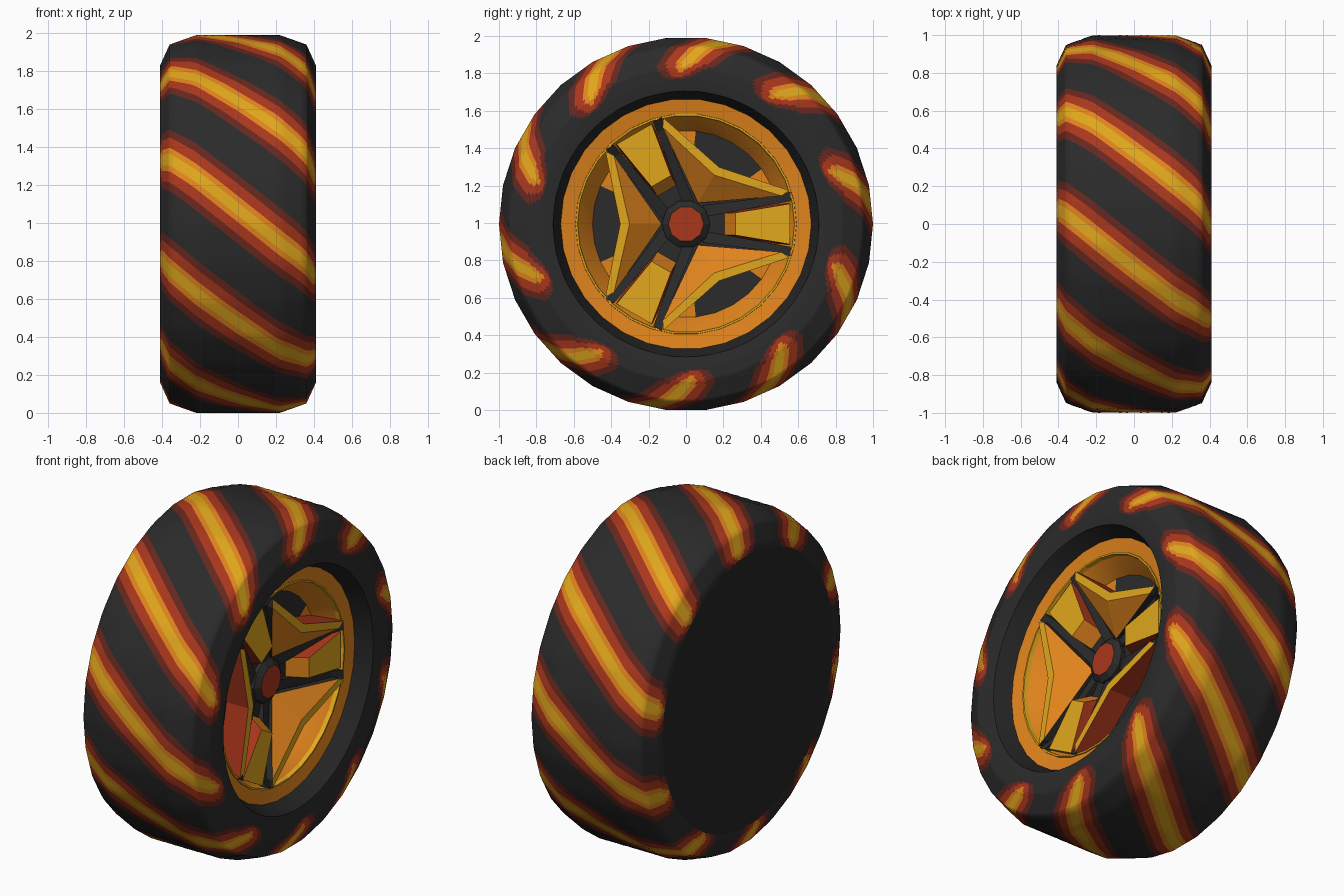
import bpy, bmesh, math
from math import radians as rad

if "Cube" in bpy.data.objects:
    bpy.data.objects.remove(bpy.data.objects["Cube"])

ZC = math.cos(rad(6))          # axle height: 30-sided wheel resting on a flat
SIDES = 30


def material(name, rgb):
    m = bpy.data.materials.new(name)
    m.diffuse_color = (*rgb, 1)
    m.use_nodes = True
    m.node_tree.nodes["Principled BSDF"].inputs["Base Color"].default_value = m.diffuse_color
    return m


MATS = [material("charcoal rubber", (.024, .024, .024)),
        material("deep red", (.135, .020, .013)),
        material("red", (.40, .038, .012)),
        material("orange", (.75, .23, .012)),
        material("gold", (.75, .39, .012)),
        material("black", (.018, .018, .018))]
DARK, DEEP, RED, ORANGE, GOLD, BLACK = range(6)


def pt(x, r, deg):
    """Point at axial position x, radius r and angle round the axle."""
    return (x, r * math.cos(rad(deg)), ZC + r * math.sin(rad(deg)))


def finish(name, bm, smooth=None):
    bmesh.ops.recalc_face_normals(bm, faces=bm.faces)
    me = bpy.data.meshes.new(name)
    bm.to_mesh(me)
    bm.free()
    for m in MATS:
        me.materials.append(m)
    ob = bpy.data.objects.new(name, me)
    bpy.context.collection.objects.link(ob)
    if smooth:
        bpy.context.view_layer.objects.active = ob
        ob.select_set(True)
        bpy.ops.object.shade_smooth_by_angle(angle=rad(smooth))
        ob.select_set(False)
    return ob


def face(bm, verts, mat):
    f = bm.faces.new(verts)
    f.material_index = mat


def lathe(name, profile, mats, n=SIDES, smooth=None):
    """Revolve (x, r) points; a point with r = 0 closes the end."""
    bm = bmesh.new()
    rings = []
    for x, r in profile:
        if r == 0:
            rings.append([bm.verts.new(pt(x, 0, 0))] * n)
        else:
            rings.append([bm.verts.new(pt(x, r, 360 * i / n)) for i in range(n)])
    for a, b, m in zip(rings, rings[1:], mats):
        for i in range(n):
            j = (i + 1) % n
            mat = m(360 * (i + .5) / n) if callable(m) else m
            face(bm, list(dict.fromkeys((a[i], a[j], b[j], b[i]))), mat)
    return finish(name, bm, smooth)


# Tyre: grid columns follow ten slanted stripes, so colours fall on clean edges
def tyre():
    keys = [(-.41, .81), (-.41, .84), (-.36, .95), (-.22, 1), (.22, 1),
            (.36, .95), (.41, .84), (.41, .77), (.40, .71)]
    steps = [2, 6, 4, 12, 4, 10, 8, 1]
    rows = []
    for (x0, r0), (x1, r1), n in zip(keys, keys[1:], steps):
        rows += [(x0 + (x1 - x0) * i / n, r0 + (r1 - r0) * i / n) for i in range(n)]
    rows.append(keys[-1])
    bands = [2, 4, 7.7, 10.5]                      # half widths of the colour bands
    half = [1, 2, 3, 4, 5.2, 6.4, 7.7, 9, 10.5]
    cols = [-h for h in half[::-1]] + [0] + half + [13, 16, 19, 22.5]
    us = [36 * k + c for k in range(10) for c in cols]
    mids = [(a + b) / 2 for a, b in zip(cols, cols[1:] + [25.5])] * 10

    bm = bmesh.new()
    grid = []
    for x, r in rows:
        extra = 38 * max(0, .97 - r) if x > 0 else 0
        ring = []
        for u in us:
            t = u + 175.5 + 46 * x + extra
            rr = r * math.cos(rad(6)) / math.cos(rad(t % 12 - 6)) if r > .80 else r
            ring.append(bm.verts.new(pt(x, rr, t)))
        grid.append(ring)
    n = len(us)
    for k in range(len(rows) - 1):
        r = (rows[k][1] + rows[k + 1][1]) / 2
        fade = max(0, min(1, (r - .78) / .09)) ** .5    # rounded stripe ends
        for i in range(n):
            d = abs(mids[i]) + 9 * (1 - fade)
            m = DARK
            for lim, c in zip(bands, (GOLD, ORANGE, RED, DEEP)):
                if d < lim:
                    m = c
                    break
            if r < .78:
                m = DARK
            j = (i + 1) % n
            face(bm, (grid[k][i], grid[k][j], grid[k + 1][j], grid[k + 1][i]), m)
    finish("tyre", bm, 60)


tyre()


def floor_colour(deg):
    """Dark windows behind the three chevrons, orange elsewhere."""
    return DARK if abs((deg % 120) - 60) < 25 else ORANGE


# Closed back and the dished rim
lathe("back_disc", [(-.41, .815), (-.41, 0)], [BLACK])
lathe("rim", [(.40, .715), (.305, .67), (.29, .59), (.23, .54), (.17, .50), (.17, .41), (.17, 0)],
      [BLACK, ORANGE, ORANGE, ORANGE, floor_colour, DARK], smooth=35)
lathe("rim_bead", [(.285, .592), (.297, .590), (.297, .580), (.27, .575)],
      [GOLD, GOLD, GOLD])

# Hub with a red cap
lathe("hub", [(.14, .13), (.195, .13), (.22, .095), (.22, 0)],
      [DARK, DARK, RED], n=10)


# Chevron: gold ridge, orange faces sloping to the hub, red outer wall
def chevron(name, ang):
    bm = bmesh.new()
    outline = [(.58, -42), (.352, 0), (.58, 42), (.532, 43.6), (.302, 0), (.532, -43.6)]
    A, C, B, B2, C2, A2 = [bm.verts.new(pt(.315, r, ang + a)) for r, a in outline]
    H = bm.verts.new(pt(.18, .13, ang))
    a, c, b, b2, c2, a2 = [bm.verts.new(pt(.16, r, ang + t)) for r, t in outline]
    h = bm.verts.new(pt(.16, .13, ang))
    for vs, m in (((A, C, C2, A2), GOLD), ((C, B, B2, C2), GOLD),
                  ((A2, C2, H), ORANGE), ((C2, B2, H), ORANGE),
                  ((A, C, c, a), RED), ((C, B, b, c), RED),
                  ((A, A2, a2, a), DARK), ((B, B2, b2, b), DARK),
                  ((A2, H, h, a2), DARK), ((B2, H, h, b2), DARK),
                  ((a, c, c2, a2), DARK), ((c, b, b2, c2), DARK),
                  ((a2, c2, h), DARK), ((c2, b2, h), DARK)):
        face(bm, vs, m)
    finish(name, bm)


# Tapered bar through (radius, half width, top x) sections, pointing outward
def bar(name, ang, sections, side, tops, ends, base=.16, flare=0, shift=(0, 0, 0)):
    bm = bmesh.new()
    rings = []
    for (r, w, top), s in zip(sections, shift):
        ring = []
        for off, x in ((-w - flare, base), (-w, top), (w, top), (w + flare, base)):
            t = off + s
            ring.append(bm.verts.new(pt(x, math.hypot(r, t), ang + math.degrees(math.atan2(t, r)))))
        rings.append(ring)
    for p, q, m in zip(rings, rings[1:], tops):
        for k, mm in enumerate((side, m, side, DARK)):
            j = (k + 1) % 4
            face(bm, (p[k], p[j], q[j], q[k]), mm)
    face(bm, rings[0], ends)
    face(bm, rings[-1], ends)
    finish(name, bm)


for k in range(3):
    base = 120 * k
    chevron(f"chevron_{k + 1}", base + 60)
    # Gold wedge between each pair of struts
    bar(f"wedge_{k + 1}", base,
        [(.205, .058, .175), (.265, .060, .285), (.555, .108, .292)],
        RED, [ORANGE, GOLD], GOLD, flare=.010)
    # Pair of dark struts from the hub to the rim
    for s, side in ((1, "left"), (-1, "right")):
        bar(f"strut_{side}_{k + 1}", base,
            [(.09, .032, .18), (.50, .020, .27), (.56, .026, .306)],
            DARK, [DARK, DARK], DARK, shift=[.068 * s, .132 * s, .148 * s])
